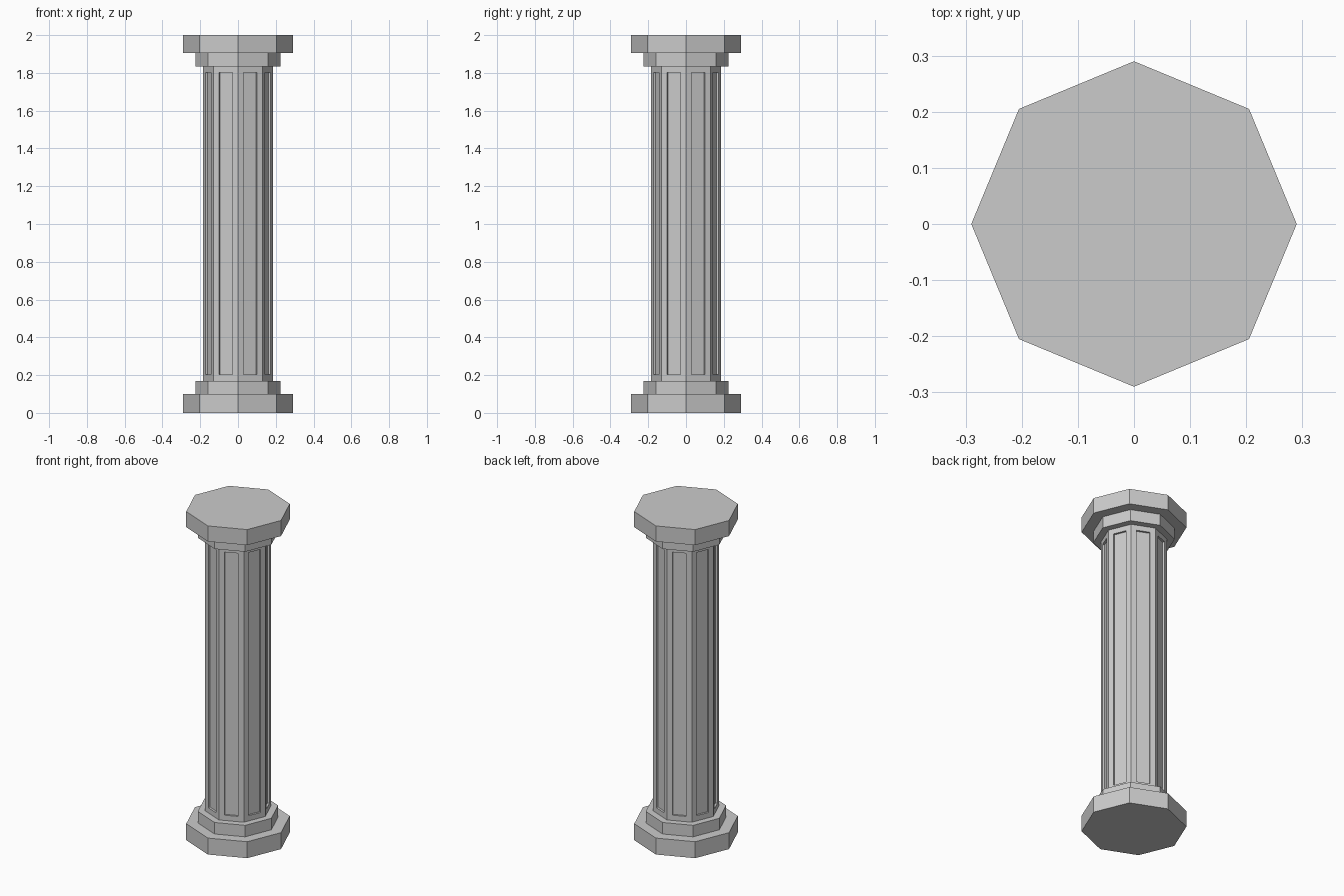
import bpy, bmesh
from mathutils import Matrix

if "Cube" in bpy.data.objects:
    bpy.data.objects.remove(bpy.data.objects["Cube"])


def octagon(name, radius, z0, z1, panel=None):
    """Eight-sided block with corners on the axes; panel = (margin, depth) sinks each side."""
    bm = bmesh.new()
    bmesh.ops.create_cone(bm, cap_ends=True, segments=8, radius1=radius, radius2=radius,
                          depth=z1 - z0, matrix=Matrix.Translation((0, 0, (z0 + z1) / 2)))
    bm.normal_update()
    if panel:
        margin, depth = panel
        sides = [f for f in bm.faces if abs(f.normal.z) < 0.5]
        bmesh.ops.inset_individual(bm, faces=sides, thickness=margin, use_even_offset=True)
        # straight-walled recess
        moves = [(f, f.normal.copy()) for f in sides]
        for f, n in moves:
            new = bmesh.ops.extrude_discrete_faces(bm, faces=[f])["faces"][0]
            bmesh.ops.translate(bm, verts=new.verts, vec=-n * depth)
        bmesh.ops.recalc_face_normals(bm, faces=bm.faces)
    mesh = bpy.data.meshes.new(name)
    bm.to_mesh(mesh)
    bm.free()
    obj = bpy.data.objects.new(name, mesh)
    bpy.context.collection.objects.link(obj)
    return obj


# Stepped base
octagon("base_plinth", 0.29, 0.0, 0.10)
octagon("base_step", 0.225, 0.10, 0.17)

# Shaft with a recessed panel on each side
octagon("shaft", 0.184, 0.17, 1.835, panel=(0.032, 0.012))

# Stepped capital
octagon("capital_step", 0.225, 1.835, 1.905)
octagon("capital_slab", 0.29, 1.905, 2.0)
